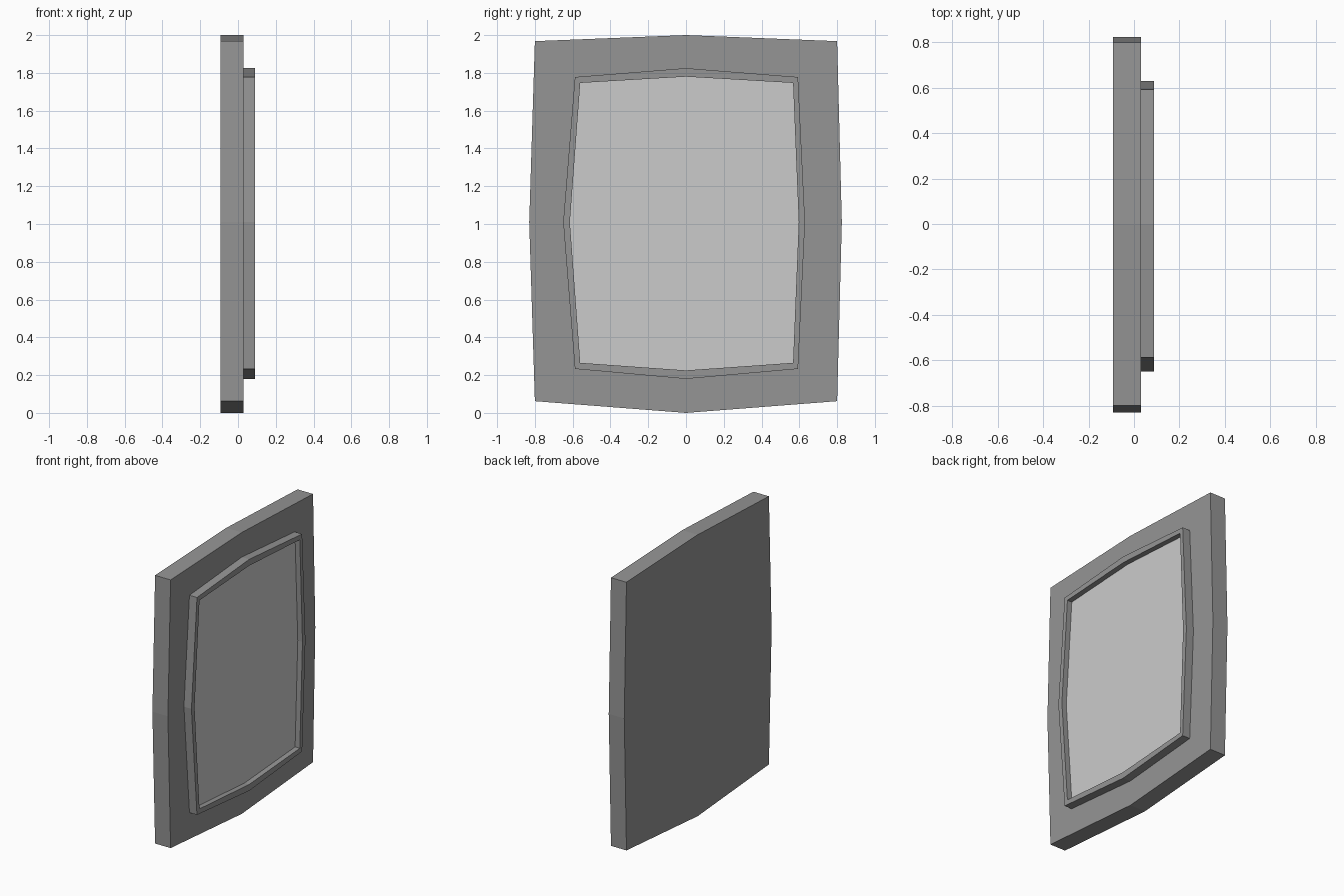
import bpy, bmesh

if "Cube" in bpy.data.objects:
    bpy.data.objects.remove(bpy.data.objects["Cube"])


def outline(left, right, corner_l, corner_r, zs):
    """Eight-point bulged rectangle in (y, z)."""
    bottom, low, mid, high, top = zs
    return [(0, bottom), (corner_r, low), (right, mid), (corner_r, high),
            (0, top), (corner_l, high), (left, mid), (corner_l, low)]


def finish(name, bm, grey):
    bmesh.ops.recalc_face_normals(bm, faces=bm.faces)
    me = bpy.data.meshes.new(name)
    bm.to_mesh(me)
    bm.free()
    mat = bpy.data.materials.new(name + "_grey")
    mat.diffuse_color = (grey, grey, grey, 1)
    mat.use_nodes = True
    mat.node_tree.nodes["Principled BSDF"].inputs["Base Color"].default_value = mat.diffuse_color
    me.materials.append(mat)
    ob = bpy.data.objects.new(name, me)
    bpy.context.collection.objects.link(ob)
    return ob


def slab(name, pts, x0, x1, grey):
    bm = bmesh.new()
    a, b = [[bm.verts.new((x, y, z)) for y, z in pts] for x in (x0, x1)]
    bm.faces.new(a)
    bm.faces.new(b)
    n = len(pts)
    for i in range(n):
        j = (i + 1) % n
        bm.faces.new((a[i], a[j], b[j], b[i]))
    return finish(name, bm, grey)


def ring(name, outer, inner, x0, x1, grey):
    bm = bmesh.new()
    loops = [[bm.verts.new((x, y, z)) for y, z in pts]
             for pts, x in ((outer, x0), (outer, x1), (inner, x1), (inner, x0))]
    n = len(outer)
    for k in range(4):
        p, q = loops[k], loops[(k + 1) % 4]
        for i in range(n):
            j = (i + 1) % n
            bm.faces.new((p[i], p[j], q[j], q[i]))
    return finish(name, bm, grey)


back = outline(-0.83, 0.825, -0.80, 0.80, (0.0, 0.062, 1.01, 1.968, 2.0))
rim_out = outline(-0.65, 0.63, -0.588, 0.593, (0.18, 0.233, 1.01, 1.778, 1.825))
rim_in = outline(-0.615, 0.597, -0.56, 0.567, (0.225, 0.265, 1.01, 1.747, 1.78))

# Thick backing board
slab("backing_board", back, -0.092, 0.03, 0.3)
# Raised rim on the +x side
ring("raised_rim", rim_out, rim_in, 0.028, 0.089, 0.3)
# Pale panel recessed inside the rim
slab("inset_panel", rim_in, 0.02, 0.052, 0.65)
